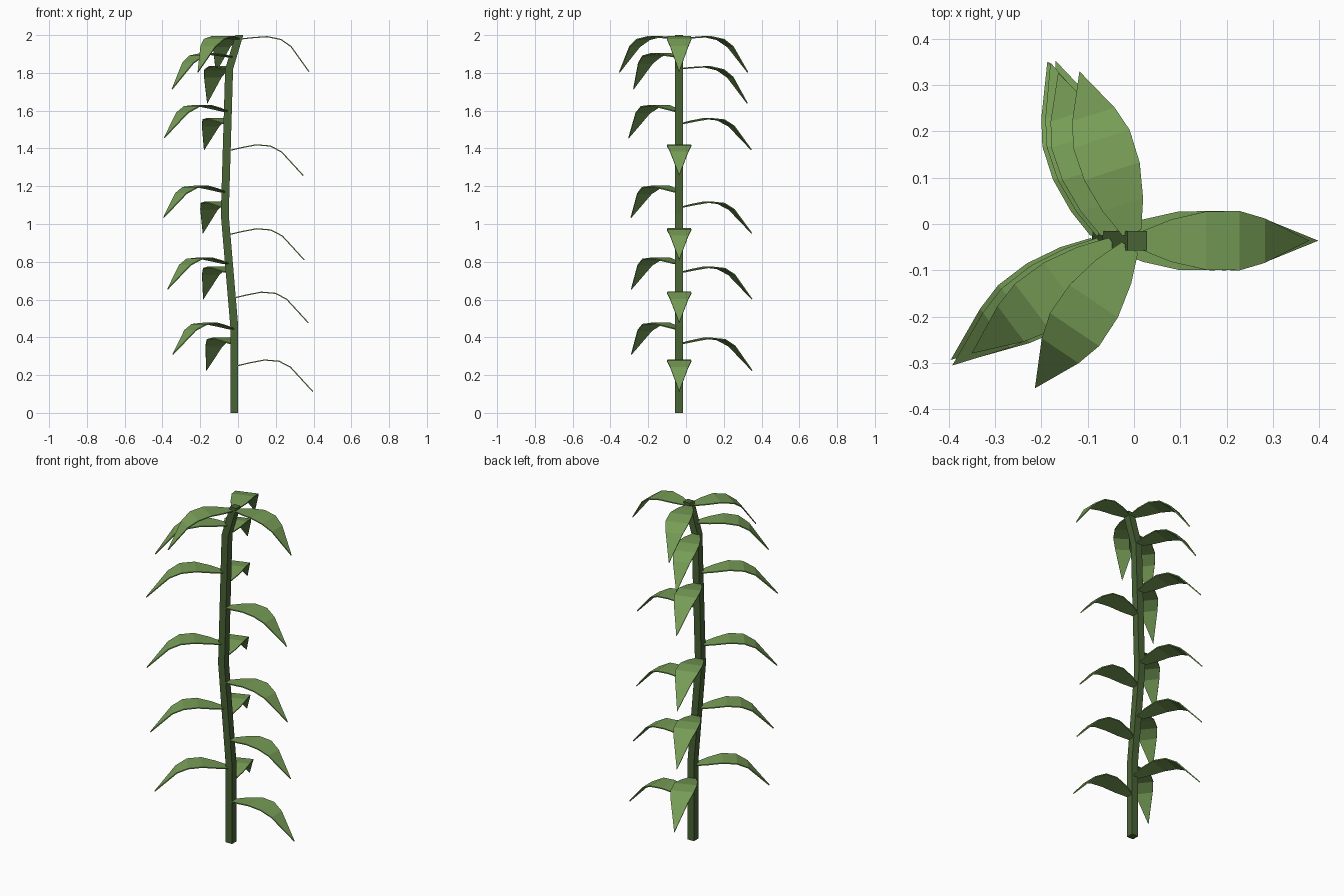
import bpy, math
from mathutils import Matrix, Vector

if "Cube" in bpy.data.objects:
    bpy.data.objects.remove(bpy.data.objects["Cube"])


def material(name, rgb):
    m = bpy.data.materials.new(name)
    m.diffuse_color = (*rgb, 1)
    m.use_nodes = True
    m.node_tree.nodes["Principled BSDF"].inputs["Base Color"].default_value = m.diffuse_color
    return m


def add_object(name, verts, faces, mat):
    me = bpy.data.meshes.new(name)
    me.from_pydata(verts, [], faces)
    me.materials.append(mat)
    ob = bpy.data.objects.new(name, me)
    bpy.context.collection.objects.link(ob)
    return ob


STEM = material("dark stem green", (0.066, 0.125, 0.036))
LEAF = material("leaf green", (0.18, 0.33, 0.092))

Y = -0.036      # stem depth position
HALF = 0.021    # half the stem thickness
# stem centre line: (x, z)
PATH = [(-0.02, 0), (-0.02, 0.46), (-0.07, 1.05), (-0.047, 1.82), (0.007, 2.0)]


def stem_x(z):
    for (x0, z0), (x1, z1) in zip(PATH, PATH[1:]):
        if z <= z1:
            return x0 + (x1 - x0) * (z - z0) / (z1 - z0)


# Square stem following the bent path
verts, faces = [], []
for x, z in PATH:
    verts += [(x + sx * HALF, Y + sy * HALF, z)
              for sx, sy in ((-1, -1), (1, -1), (1, 1), (-1, 1))]
for r in range(len(PATH) - 1):
    for i in range(4):
        a, b = r * 4 + i, r * 4 + (i + 1) % 4
        faces.append((a, b, b + 4, a + 4))
n = len(verts)
faces += [(3, 2, 1, 0), (n - 4, n - 3, n - 2, n - 1)]
add_object("stem", verts, faces, STEM)

# Leaf profile: distance, height, half width, ending in a point
PROFILE = [(0, 0, 0.021), (0.06, 0.014, 0.046), (0.133, 0.028, 0.063),
           (0.205, 0.022, 0.064), (0.262, -0.008, 0.048)]
TIP = (0.372, -0.128)


def leaf(name, z, heading, pitch, size):
    """Arched thin leaf growing out of the stem at height z."""
    verts = []
    for d, h, w in PROFILE:
        verts += [(d * size, -w, h * size), (d * size, w, h * size)]
    verts.append((TIP[0] * size, 0, TIP[1] * size))
    faces = [(i, i + 2, i + 3, i + 1) for i in (0, 2, 4, 6)] + [(8, 10, 9)]
    place = (Matrix.Translation((stem_x(z), Y, z))
             @ Matrix.Rotation(math.radians(heading), 4, 'Z')
             @ Matrix.Translation((0.018, 0, 0))
             @ Matrix.Rotation(math.radians(-pitch), 4, 'Y'))
    ob = add_object(name, [place @ Vector(v) for v in verts], faces, LEAF)
    mod = ob.modifiers.new("thickness", 'SOLIDIFY')
    mod.thickness = 0.006
    mod.offset = 0


# Three columns of leaves: height, heading, pitch, size
COLUMNS = {
    "right_leaf": [(0.25, 0, 0, 1.07), (0.61, 0, 0, 1.04),
                   (0.945, 0, 0, 1.06), (1.39, 0, 0, 1.04)],
    "back_leaf": [(0.368, 111, -1, 1.07), (0.745, 110, -1, 1.06),
                  (1.09, 107, -1, 1.04), (1.532, 108, -1, 1.04), (1.823, 108, -8, 1.03)],
    "front_leaf": [(0.445, 218, 0, 1.06), (0.79, 218, 0, 1.06), (1.17, 218, 0, 1.07),
                   (1.597, 218.5, 0, 1.11), (1.885, 217, -5, 1.07)],
    # Crown of three drooping leaves at the top
    "crown_leaf": [(1.98, 0, -7, 1.01), (1.98, 108, -7, 1.03), (1.98, 236, -7, 1.03)],
}
for label, leaves in COLUMNS.items():
    for i, spec in enumerate(leaves):
        leaf(f"{label}_{i + 1}", *spec)
